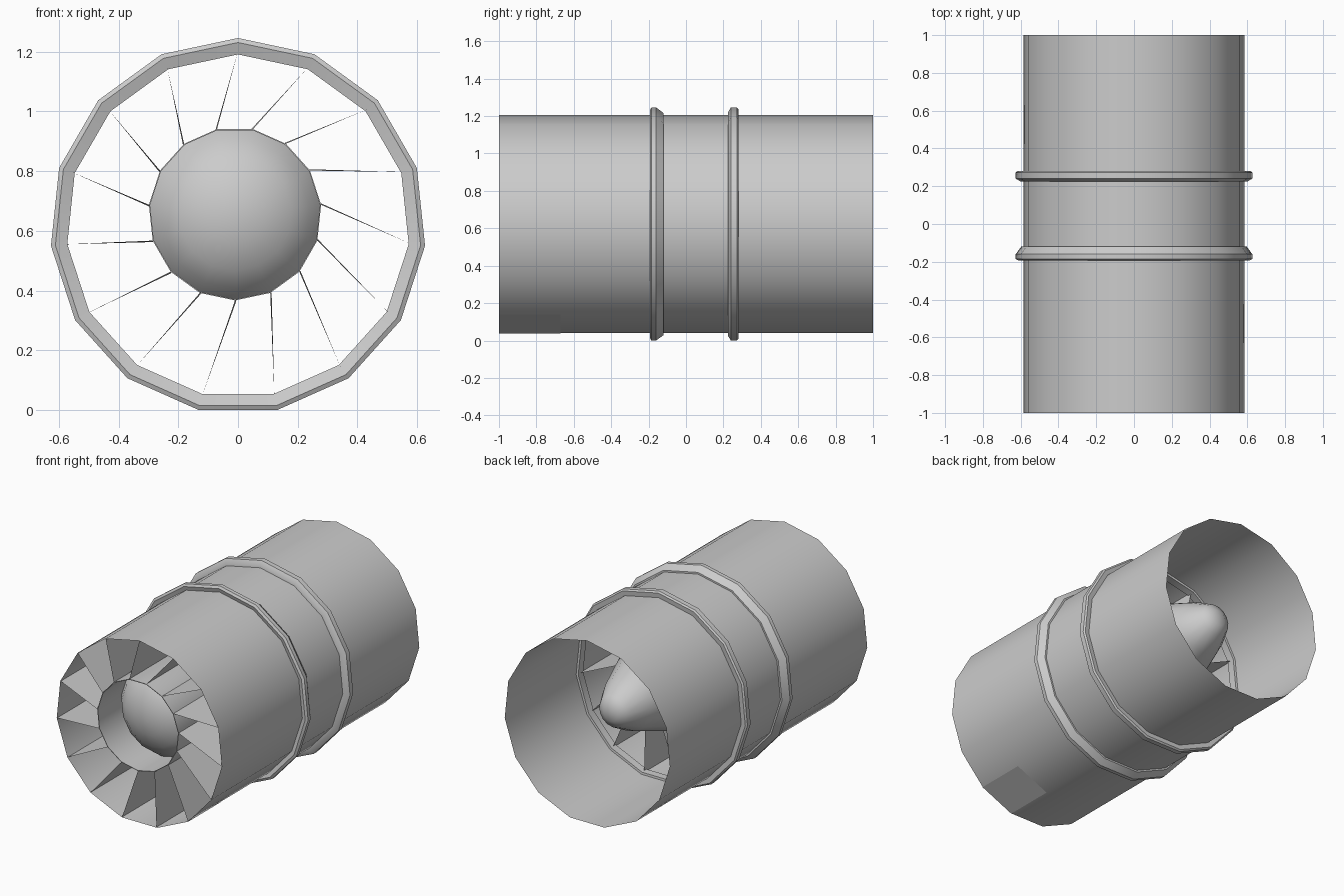
import bpy, bmesh
from math import sin, cos, radians

cube = bpy.data.objects.get("Cube")
if cube:
    bpy.data.objects.remove(cube)

SIDES = 15
STEP = 360 / SIDES
AXIS = (0.0, 0.616)        # tube centre in x, z
HUB_AXIS = (-0.01, 0.657)  # hub sits slightly off centre
TUBE_R, LIP_R, HUB_R = 0.589, 0.575, 0.29

grey = bpy.data.materials.new("plain_grey")
grey.use_nodes = True
grey.diffuse_color = (0.6, 0.6, 0.6, 1)
grey.node_tree.nodes["Principled BSDF"].inputs["Base Color"].default_value = (0.6, 0.6, 0.6, 1)


def point(axis, r, y, degrees):
    a = radians(degrees)
    return (axis[0] + r * cos(a), y, axis[1] + r * sin(a))


def finish(name, bm, smooth=True, recalc=True):
    bmesh.ops.remove_doubles(bm, verts=bm.verts, dist=0.0005)
    if recalc:
        bmesh.ops.recalc_face_normals(bm, faces=bm.faces)
    mesh = bpy.data.meshes.new(name)
    bm.to_mesh(mesh)
    bm.free()
    mesh.materials.append(grey)
    obj = bpy.data.objects.new(name, mesh)
    bpy.context.collection.objects.link(obj)
    if smooth:
        bpy.ops.object.select_all(action="DESELECT")
        obj.select_set(True)
        bpy.context.view_layer.objects.active = obj
        bpy.ops.object.shade_smooth_by_angle(angle=radians(35))
    return obj


def lathe(name, profile, axis=AXIS, phase=90, closed=False):
    """Spin (radius, y) points around the lengthwise axis."""
    bm = bmesh.new()
    loops = [[bm.verts.new(point(axis, r, y, phase + i * STEP)) for i in range(SIDES)]
             for r, y in profile]
    pairs = list(zip(loops, loops[1:]))
    if closed:
        pairs.append((loops[-1], loops[0]))
    for a, b in pairs:
        for i in range(SIDES):
            j = (i + 1) % SIDES
            bm.faces.new((a[i], a[j], b[j], b[i]))
    return finish(name, bm)


# Thin open outer tube
lathe("outer_tube", [(TUBE_R, -1), (TUBE_R, 1)])

# Raised bands, each with a small lip inside the tube
lathe("front_band", [(LIP_R, -0.18), (0.615, -0.193), (0.63, -0.185), (0.63, -0.16),
                     (0.6, -0.12), (LIP_R, -0.12)], closed=True)
lathe("rear_band", [(LIP_R, 0.225), (0.605, 0.225), (0.63, 0.24), (0.63, 0.272),
                    (0.62, 0.28), (LIP_R, 0.275)], closed=True)

# Hub: hollow front lip with a recessed dome, tapering to a blunt tail
lathe("hub", [(0, -0.91), (0.1, -0.895), (0.19, -0.86), (0.25, -0.81), (HUB_R - 0.004, -0.76),
              (HUB_R - 0.004, -1), (HUB_R, -1), (HUB_R, 0.3), (0.17, 0.62),
              (0.1, 0.75), (0.05, 0.78), (0, 0.785)], HUB_AXIS, 78)

# Swept vanes between hub and tube
bm = bmesh.new()
for i in range(SIDES):
    outer = 90 + i * STEP
    inner = outer + STEP / 2
    corners = [point(AXIS, TUBE_R - 0.003, -1, outer), point(AXIS, TUBE_R - 0.003, 0.25, outer),
               point(HUB_AXIS, HUB_R, 0.25, inner + 1), point(HUB_AXIS, HUB_R, -1, inner)]
    bm.faces.new([bm.verts.new(c) for c in corners])
finish("vanes", bm, smooth=False, recalc=False)

# Flat access plate low on the left side at the front
bm = bmesh.new()
bm.faces.new([bm.verts.new(point(AXIS, TUBE_R + 0.002, y, a))
              for y, a in ((-1, -78), (-1, -54), (-0.67, -54), (-0.67, -78))])
finish("access_plate", bm, smooth=False, recalc=False)
